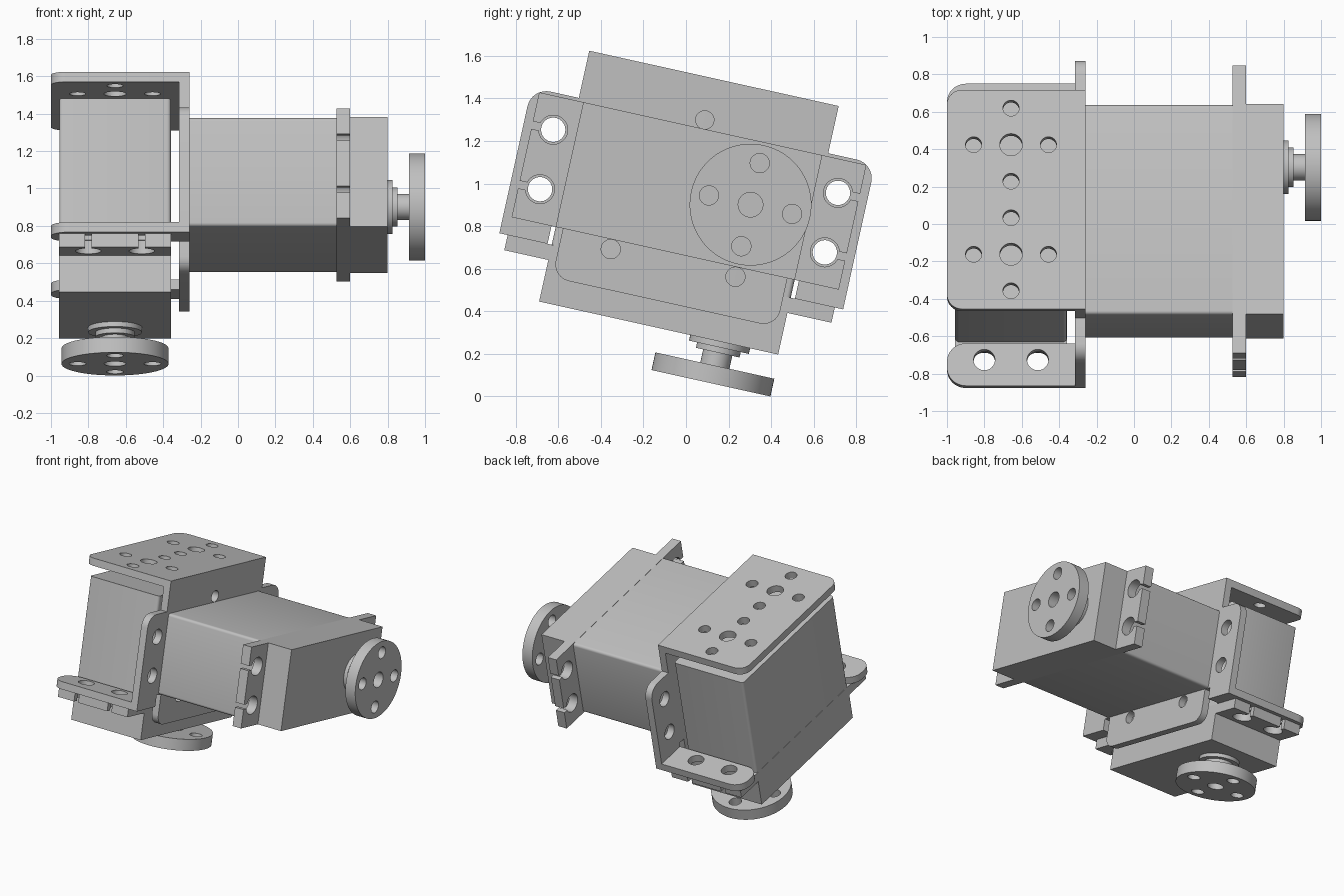
import bpy, bmesh
from math import sin, cos, asin, pi, radians
from mathutils import Matrix, Vector

if "Cube" in bpy.data.objects:
    bpy.data.objects.remove(bpy.data.objects["Cube"])

grey = bpy.data.materials.new("light_grey")
grey.use_nodes = True
grey.diffuse_color = (0.53, 0.53, 0.53, 1)
grey.node_tree.nodes["Principled BSDF"].inputs["Base Color"].default_value = grey.diffuse_color

# Each servo frame: first axis across, second along the length, third out of the horn
TILT = Matrix.Rotation(radians(-12.5), 4, 'X')


def frame(across, along, out, origin):
    m = Matrix((across, along, out)).transposed().to_4x4()
    m.translation = Vector(origin)
    return TILT @ m


SIDE = frame((0, 0, -1), (0, 1, 0), (1, 0, 0), (0.80, -0.195, 0.945))
DOWN = frame((-1, 0, 0), (0, 1, 0), (0, 0, -1), (-0.6575, -0.195, 0.286))
parts = []


def finish(name, mesh, matrix):
    mesh.transform(matrix)
    mesh.materials.clear()
    mesh.materials.append(grey)
    obj = bpy.data.objects.new(name, mesh)
    bpy.context.scene.collection.objects.link(obj)
    parts.append(obj)


def circle(a, b, r, n=48):
    return [(a + r * cos(2 * pi * i / n), b + r * sin(2 * pi * i / n)) for i in range(n)]


def rounded(corners, steps=8):
    """Outline from (a, b, radius) corners; radius 0 stays sharp."""
    pts = []
    for i, (a, b, r) in enumerate(corners):
        p = Vector((a, b))
        if r == 0:
            pts.append((a, b))
            continue
        d1 = (Vector(corners[i - 1][:2]) - p).normalized()
        d2 = (Vector(corners[(i + 1) % len(corners)][:2]) - p).normalized()
        c = p + r * (d1 + d2)
        for k in range(steps + 1):
            t = k / steps * pi / 2
            pts.append(tuple(c - r * (d2 * cos(t) + d1 * sin(t))))
    return pts


def plate(name, outline, holes, low, high, matrix):
    """Flat outline with holes, given thickness between two depths."""
    curve = bpy.data.curves.new(name, 'CURVE')
    curve.dimensions = '2D'
    curve.fill_mode = 'BOTH'
    curve.extrude = (high - low) / 2
    for loop in [outline] + [circle(*h) for h in holes]:
        spline = curve.splines.new('POLY')
        spline.points.add(len(loop) - 1)
        for point, (a, b) in zip(spline.points, loop):
            point.co = (a, b, 0, 1)
        spline.use_cyclic_u = True
    temp = bpy.data.objects.new(name + "_curve", curve)
    mesh = bpy.data.meshes.new_from_object(temp)
    bpy.data.objects.remove(temp)
    bm = bmesh.new()
    bm.from_mesh(mesh)
    bmesh.ops.remove_doubles(bm, verts=bm.verts, dist=0.0001)
    bmesh.ops.recalc_face_normals(bm, faces=bm.faces)
    bm.to_mesh(mesh)
    bm.free()
    finish(name, mesh, matrix @ Matrix.Translation((0, 0, (low + high) / 2)))


def rectangle(half_a, half_b, r=0):
    return rounded([(-half_a, -half_b, r), (half_a, -half_b, r),
                    (half_a, half_b, r), (-half_a, half_b, r)], 4)


def flange_outline():
    """Mounting flange with keyhole slots open to both ends."""
    r, slit, end = 0.068, 0.018, 0.787
    phi = asin(slit / r)
    half = [(-0.3, end)]
    for a in (-0.143, 0.143):
        half.append((a - slit, end))
        for k in range(33):
            t = -phi - (2 * pi - 2 * phi) * k / 32
            half.append((a + r * sin(t), 0.685 + r * cos(t)))
        half.append((a + slit, end))
    half.append((0.3, end))
    return half + [(-a, -b) for a, b in half]


def servo(prefix, m):
    plate(prefix + "_rear_body", rectangle(0.298, 0.575, 0.02), [], -1.06, -0.273, m)
    plate(prefix + "_front_body", rectangle(0.3, 0.575), [], -0.2, 0, m)
    plate(prefix + "_flange", flange_outline(), [], -0.273, -0.2, m)
    # Stepped output shaft
    axis = 0.296
    for step, (r, low, high) in enumerate([(0.144, 0, 0.027), (0.105, 0.027, 0.053),
                                           (0.07, 0.053, 0.117)]):
        plate(f"{prefix}_shaft_step_{step + 1}", circle(0, axis, r), [], low, high, m)
    # Round horn with screw holes
    holes = [(0, axis, 0.058)]
    holes += [(0.2 * cos(k * pi / 2), axis + 0.2 * sin(k * pi / 2), 0.045) for k in range(4)]
    plate(prefix + "_horn", circle(0, axis, 0.286, 96), holes, 0.115, 0.2, m)


servo("side_servo", SIDE)
servo("down_servo", DOWN)

# Bracket wall between the two servos
half = [(0.535, 0.54, 0.08), (0.30, 0.54, 0), (0.30, 0.595, 0), (0.386, 0.595, 0),
        (0.386, 0.827, 0), (-0.315, 0.827, 0.09), (-0.315, 0.6, 0), (-0.542, 0.6, 0)]
wall = rounded(half + [(a, -b, r) for a, b, r in reversed(half)])
wall_holes = [(-0.342, 0, 0.043)]
for s in (-1, 1):
    wall_holes.append((0.346, s * 0.3, 0.045))
    wall_holes += [(a, s * 0.685, 0.057) for a in (-0.143, 0.143)]
plate("bracket_wall", wall, wall_holes, -1.115, -1.06, SIDE)

# Bracket top with its hole pattern
top = rounded([(-0.3975, -0.6, 0), (0.3425, -0.6, 0.08), (0.3425, 0.6, 0.08), (-0.3975, 0.6, 0)])
top_holes = []
for s in (-1, 1):
    top_holes += [(0, s * 0.1, 0.043), (0, s * 0.5, 0.043), (0, s * 0.3, 0.06)]
    top_holes += [(a, s * 0.3, 0.043) for a in (-0.2, 0.2)]
plate("bracket_top", top, top_holes, -1.201, -1.146, DOWN)

# Bracket ears that carry the downward servo
for name, s in (("front_bracket_ear", -1), ("back_bracket_ear", 1)):
    ear = rounded([(-0.3975, s * 0.595, 0), (0.3425, s * 0.595, 0.1),
                   (0.3425, s * 0.827, 0.1), (-0.3975, s * 0.827, 0)])
    plate(name, ear, [(a, s * 0.685, 0.057) for a in (-0.143, 0.143)], -0.328, -0.273, DOWN)

# Smooth round walls, sharp rims
for obj in bpy.context.selected_objects:
    obj.select_set(False)
for obj in parts:
    obj.select_set(True)
bpy.context.view_layer.objects.active = parts[0]
bpy.ops.object.shade_smooth_by_angle(angle=radians(30))
